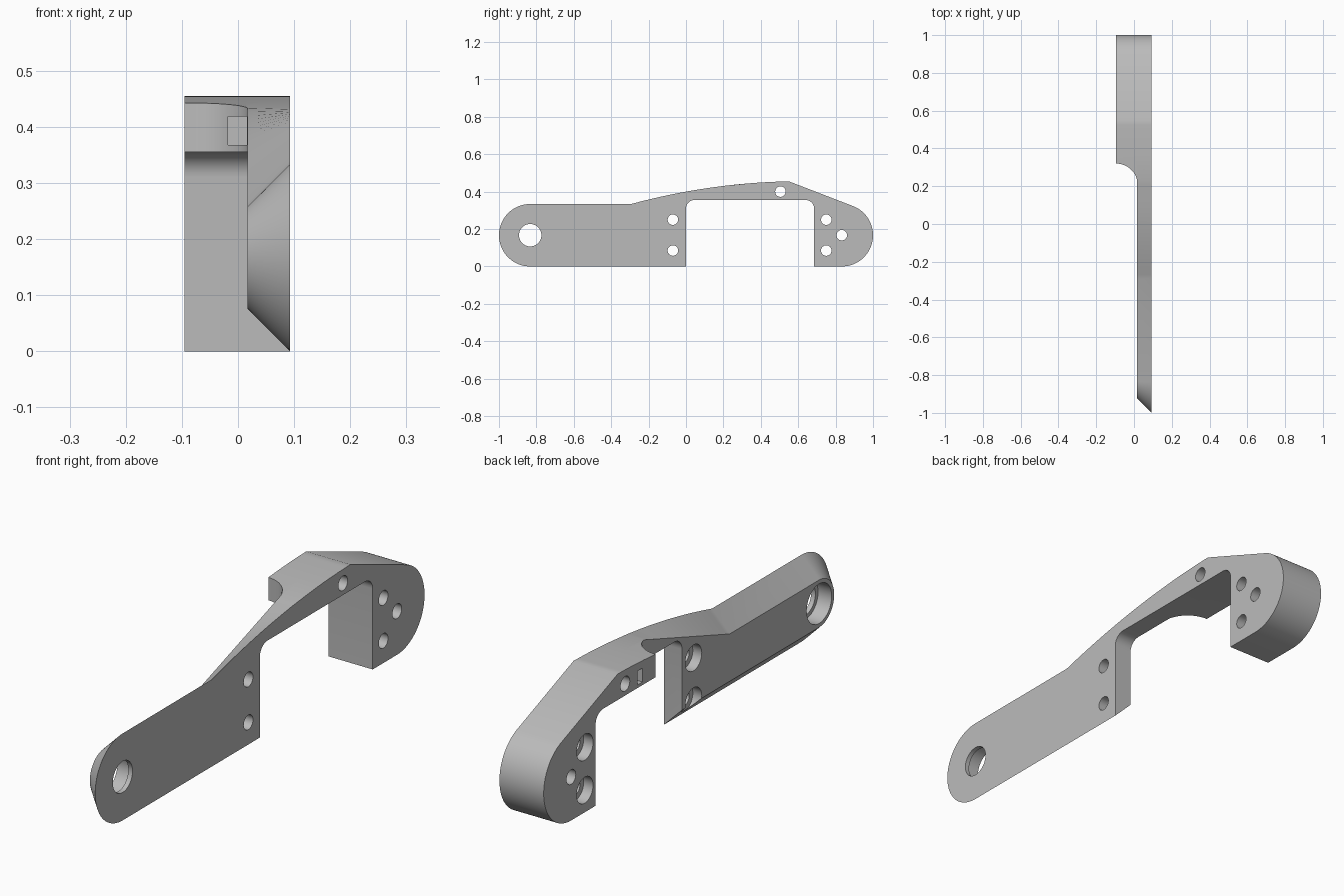
import bpy, bmesh
from math import sin, cos, radians, sqrt

cube = bpy.data.objects.get("Cube")
if cube:
    bpy.data.objects.remove(cube, do_unlink=True)

X_OUT, X_STEP, X_BACK = 0.093, 0.017, -0.095   # outer face, arm inner face, block inner face
R, CY, BEVEL = 0.167, 0.833, 0.076             # end radius, end centre, arm chamfer
UNDER, FILLET, GAP_END = 0.355, 0.045, 0.685   # opening under the bridge
ARC_START, ARC_END, JOIN = -0.29, 0.55, 0.23

grey = bpy.data.materials.new("plain grey")
grey.use_nodes = True
grey.diffuse_color = (0.5, 0.5, 0.5, 1)
grey.node_tree.nodes["Principled BSDF"].inputs["Base Color"].default_value = (0.5, 0.5, 0.5, 1)


def arc(cy, cz, r, a0, a1, n):
    angles = [radians(a0 + (a1 - a0) * i / n) for i in range(n + 1)]
    return [(cy + r * cos(a), cz + r * sin(a)) for a in angles]


def crown(y):
    """Height of the arched top of the bridge."""
    d = ARC_END - y
    return 0.455 - 0.0187 * d - 0.148 * d * d


def spaced(a, b, n):
    return [a + (b - a) * i / n for i in range(n + 1)]


# Side outline as (y, z): the back block, then the front arm
back = [(JOIN, crown(JOIN))] + [(y, crown(y)) for y in spaced(0.34, ARC_END, 8)]
back += arc(CY, R, R, 69, -90, 36)
back += [(GAP_END, 0)] + arc(GAP_END - FILLET, UNDER - FILLET, FILLET, 0, 90, 8)
back += [(JOIN, UNDER)]
corner = arc(FILLET, UNDER - FILLET, FILLET, 90, 180, 8)
nose_angles = (-90, -270, 40)
arch = spaced(ARC_START, JOIN, 24)[:-1]
front_outer = corner + [(0, 0)] + arc(-CY, R, R, *nose_angles)
front_outer += [(y, crown(y)) for y in arch]

# Inner outline of the arm: chamfered, fading out along the bridge
low = 2 * R - BEVEL
front_inner = corner + [(0, BEVEL)] + arc(-CY, R, R - BEVEL, *nose_angles)
front_inner += [(y, low + (crown(JOIN) - low) * (y - ARC_START) / (JOIN - ARC_START))
                for y in arch]

bm = bmesh.new()


def ring(points, x):
    return [bm.verts.new((x, y, z)) for y, z in points]


def bridge(a, b):
    for i in range(len(a)):
        j = (i + 1) % len(a)
        bm.faces.new((a[i], a[j], b[j], b[i]))


outer = ring(back + front_outer, X_OUT)
inner = ring(back + front_inner, X_STEP)
bm.faces.new(outer)
bridge(outer, inner)
nb = len(back)
bm.faces.new(inner[nb - 1:] + inner[:1])

# Block layers, whose front edge follows a concave scoop
layer = inner[:nb]
radius = 0.115
for a in spaced(13, 90, 14)[1:]:
    x = X_BACK + radius * cos(radians(a))
    y = 0.205 + radius * sin(radians(a))
    nxt = ring([(y, crown(y))] + back[1:-1] + [(y, UNDER)], x)
    bridge(layer, nxt)
    layer = nxt
bm.faces.new(layer)
bmesh.ops.recalc_face_normals(bm, faces=bm.faces)
mesh = bpy.data.meshes.new("bracket_arm")
bm.to_mesh(mesh)
bm.free()
body = bpy.data.objects.new("bracket_arm", mesh)
bpy.context.collection.objects.link(body)
mesh.materials.append(grey)


def cut(tool):
    tool.hide_render = True
    tool.data.materials.append(grey)
    mod = body.modifiers.new("cut", 'BOOLEAN')
    mod.operation, mod.solver, mod.object = 'DIFFERENCE', 'EXACT', tool
    bpy.ops.object.select_all(action='DESELECT')
    bpy.context.view_layer.objects.active = body
    body.select_set(True)
    bpy.ops.object.modifier_apply(modifier=mod.name)
    bpy.data.objects.remove(tool, do_unlink=True)


def drill(y, z, r, x0=-0.3, x1=0.3):
    bpy.ops.mesh.primitive_cylinder_add(vertices=40, radius=r, depth=x1 - x0,
                                        location=((x0 + x1) / 2, y, z),
                                        rotation=(0, radians(90), 0))
    cut(bpy.context.object)


def pocket(x0, x1, y0, y1, z0, z1):
    bpy.ops.mesh.primitive_cube_add(size=1, location=((x0 + x1) / 2, (y0 + y1) / 2, (z0 + z1) / 2))
    tool = bpy.context.object
    tool.scale = (x1 - x0, y1 - y0, z1 - z0)
    bpy.context.view_layer.update()
    cut(tool)


# Pivot hole with its seat, then the screw holes with counterbores
drill(-CY, R, 0.06)
drill(-CY, R, 0.076, -0.2, 0.075)
for z in (0.085, 0.25):
    for y, floor in ((-0.07, 0.055), (0.75, -0.055)):
        drill(y, z, 0.028)
        drill(y, z, 0.05, -0.2, floor)
drill(CY, R, 0.028)
drill(0.505, 0.40, 0.028)

# Nut slot and the channel leading to it
pocket(-0.2, 0.016, 0.40, 0.43, 0.367, 0.42)
pocket(-0.018, 0.016, 0.15, 0.415, 0.368, 0.419)

bpy.ops.object.select_all(action='DESELECT')
body.select_set(True)
bpy.context.view_layer.objects.active = body
bpy.ops.object.shade_smooth_by_angle(angle=radians(25))
